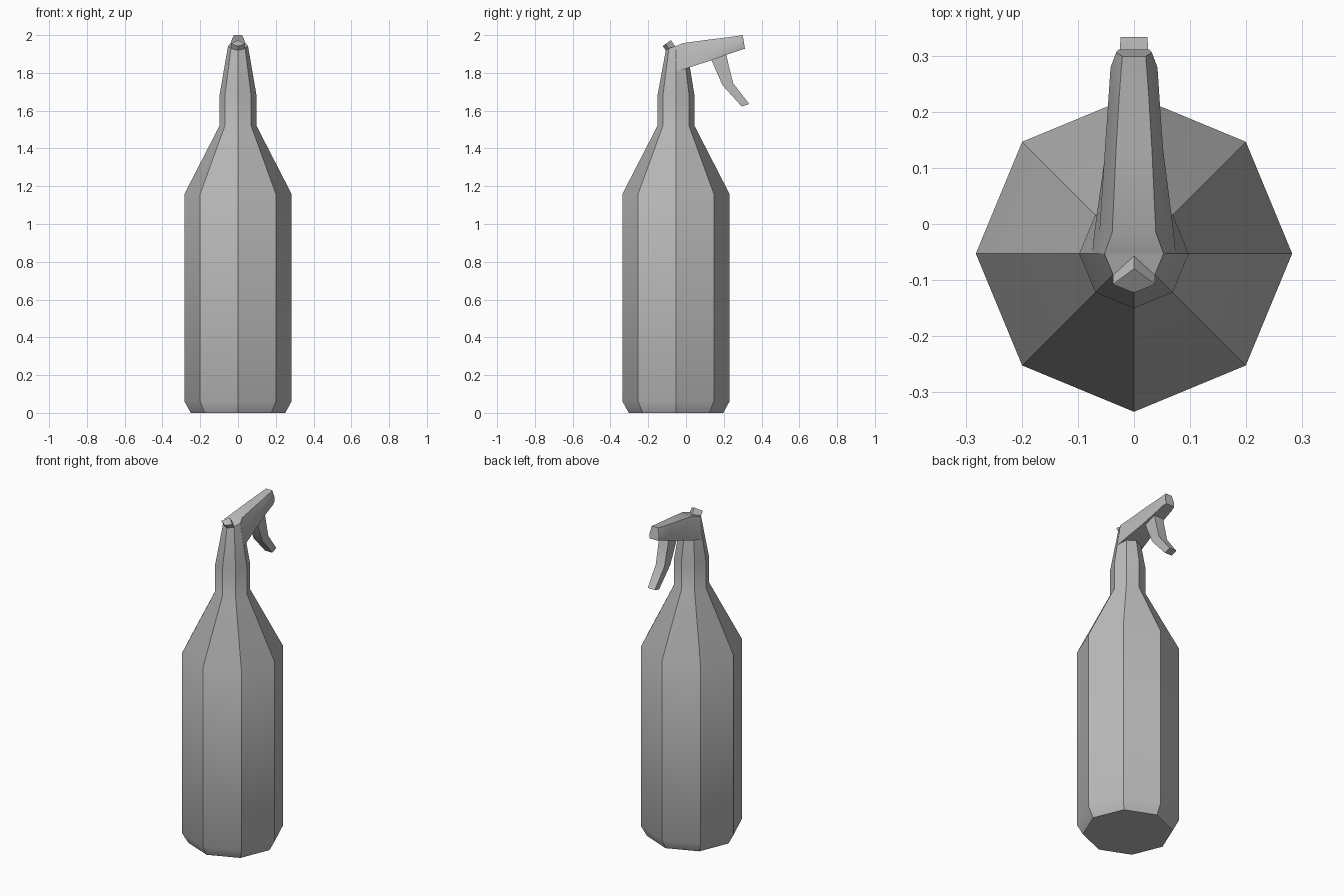
import bpy, bmesh
from math import cos, sin, pi, radians

cube = bpy.data.objects.get("Cube")
if cube:
    bpy.data.objects.remove(cube)

grey = bpy.data.materials.new("plain_grey")
grey.use_nodes = True
COLOUR = (0.5, 0.5, 0.5, 1)
grey.diffuse_color = COLOUR
grey.node_tree.nodes["Principled BSDF"].inputs["Base Color"].default_value = COLOUR


def loft(name, rings):
    """Join matching rings of points with faces and cap both ends."""
    bm = bmesh.new()
    loops = [[bm.verts.new(p) for p in ring] for ring in rings]
    for a, b in zip(loops, loops[1:]):
        for i in range(len(a)):
            j = (i + 1) % len(a)
            bm.faces.new((a[i], a[j], b[j], b[i]))
    bm.faces.new(loops[0])
    bm.faces.new(loops[-1])
    bmesh.ops.recalc_face_normals(bm, faces=bm.faces)
    mesh = bpy.data.meshes.new(name)
    bm.to_mesh(mesh)
    bm.free()
    mesh.materials.append(grey)
    obj = bpy.data.objects.new(name, mesh)
    bpy.context.collection.objects.link(obj)
    bpy.ops.object.select_all(action='DESELECT')
    obj.select_set(True)
    bpy.context.view_layer.objects.active = obj
    bpy.ops.object.shade_smooth_by_angle(angle=radians(30))
    return obj


def mirrored(half):
    """Close a half outline of (x, y, z) across x = 0."""
    return half + [(-x, y, z) for x, y, z in reversed(half)]


# Eight-sided bottle and neck; the top ring tilts up towards the spray head
AXIS_Y = -0.053


def octagon(r, z, tilt=0):
    return [(r * cos(i * pi / 4), AXIS_Y + r * sin(i * pi / 4),
             z + tilt * r * sin(i * pi / 4)) for i in range(8)]


profile = [(0.25, 0), (0.283, 0.06), (0.283, 1.16), (0.098, 1.52), (0.098, 1.68)]
loft("bottle", [octagon(r, z) for r, z in profile] + [octagon(0.053, 1.942, 0.3)])

# Spray head tapering to the nozzle, each section runs from bottom to top
loft("spray_head", [
    mirrored([(0.075, AXIS_Y, 1.805), (0.065, AXIS_Y, 1.87), (0.053, AXIS_Y, 1.942)]),
    mirrored([(0.071, -0.015, 1.818), (0.062, -0.015, 1.878), (0.039, -0.015, 1.958)]),
    mirrored([(0.05, 0.135, 1.867), (0.052, 0.135, 1.91), (0.032, 0.135, 1.978)]),
    mirrored([(0.04, 0.22, 1.898), (0.046, 0.22, 1.93), (0.027, 0.22, 1.988)]),
    mirrored([(0.036, 0.285, 1.92), (0.042, 0.28, 1.95), (0.023, 0.275, 1.996)]),
    mirrored([(0.028, 0.312, 1.928), (0.032, 0.307, 1.955), (0.021, 0.3, 2.0)]),
])

# Curved trigger: half width, then front and rear edge of each section
trigger = [
    (0.032, (0.128, 1.9), (0.205, 1.925)),
    (0.032, (0.135, 1.867), (0.214, 1.89)),
    (0.029, (0.193, 1.735), (0.25, 1.745)),
    (0.024, (0.295, 1.622), (0.335, 1.635)),
]
loft("trigger", [mirrored([(w, *front), (w, *rear)]) for w, front, rear in trigger])

# Kite-shaped knob on the back of the head
front_end = [(0, -0.08, 1.973), (0.038, -0.108, 1.953),
             (0, -0.123, 1.942), (-0.038, -0.108, 1.953)]
loft("knob", [front_end, [(x, y + 0.026, z - 0.037) for x, y, z in front_end]])
